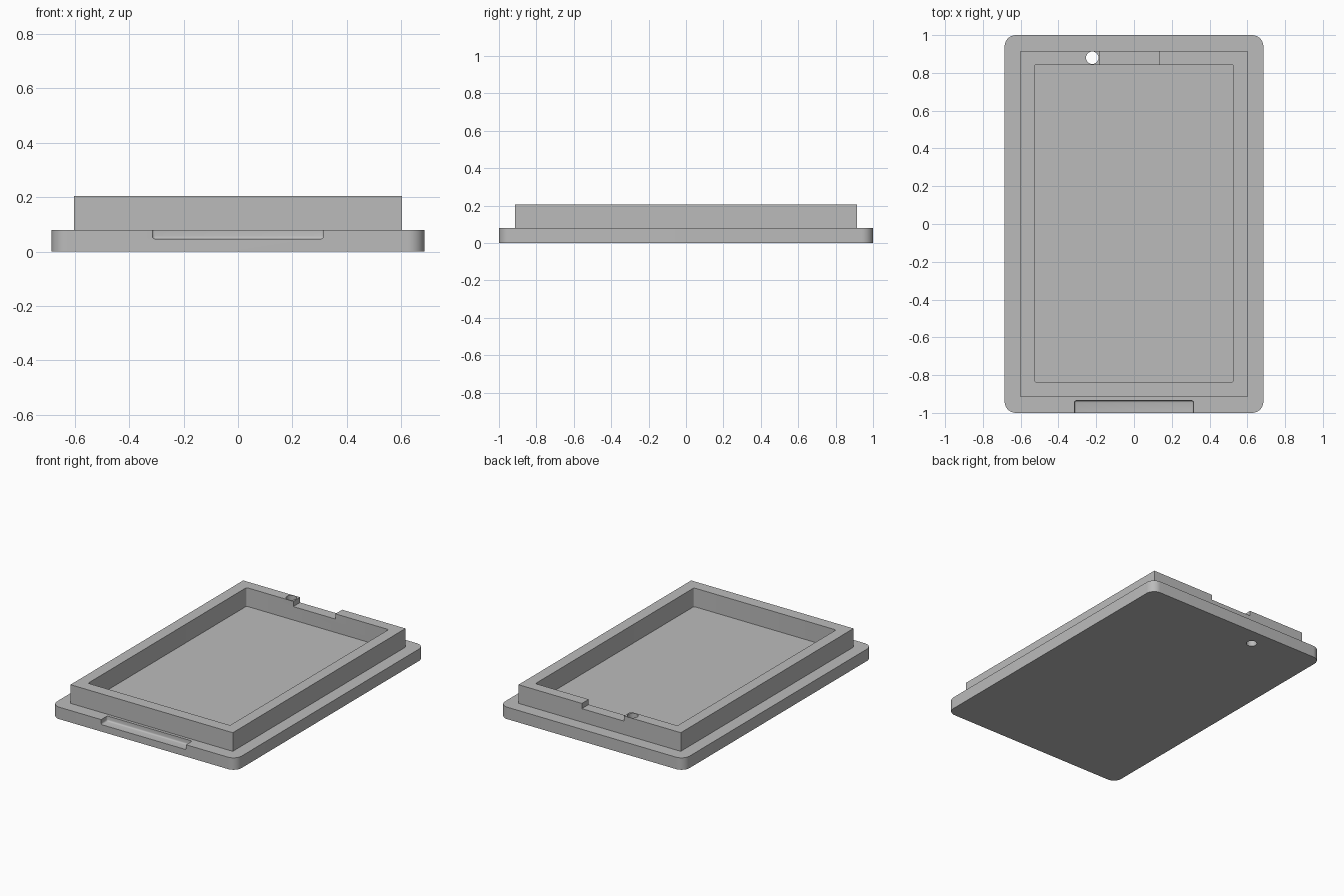
import bpy, bmesh
from mathutils import Matrix, Vector

if "Cube" in bpy.data.objects:
    bpy.data.objects.remove(bpy.data.objects["Cube"])

grey = bpy.data.materials.new("plain grey")
grey.diffuse_color = (0.5, 0.5, 0.5, 1)
grey.use_nodes = True
grey.node_tree.nodes["Principled BSDF"].inputs["Base Color"].default_value = grey.diffuse_color


def finish(bm, name):
    mesh = bpy.data.meshes.new(name)
    bm.to_mesh(mesh)
    bm.free()
    mesh.materials.append(grey)
    obj = bpy.data.objects.new(name, mesh)
    bpy.context.collection.objects.link(obj)
    return obj


def block(name, lo, hi, radius=0, segments=8, all_edges=False):
    """Box between two corners, with rounded upright (or all) edges."""
    lo, hi = Vector(lo), Vector(hi)
    bm = bmesh.new()
    bmesh.ops.create_cube(bm, size=1)
    size = hi - lo
    for v in bm.verts:
        v.co = Vector(a * b for a, b in zip(v.co, size)) + (lo + hi) / 2
    if radius:
        edges = [e for e in bm.edges
                 if all_edges or abs(e.verts[0].co.z - e.verts[1].co.z) > 1e-4]
        bmesh.ops.bevel(bm, geom=edges, offset=radius, segments=segments,
                        profile=0.5, affect='EDGES')
    return finish(bm, name)


def combine(target, other, operation):
    mod = target.modifiers.new(other.name, 'BOOLEAN')
    mod.operation = operation
    mod.solver = 'EXACT'
    mod.object = other
    bpy.context.view_layer.objects.active = target
    bpy.ops.object.modifier_apply(modifier=mod.name)
    bpy.data.objects.remove(other)


# Rounded base plate with a raised square-cornered rim
tray = block("lid_tray", (-0.685, -1, 0), (0.685, 1, 0.08), 0.06, 12)
rim = block("rim", (-0.602, -0.915, 0.04), (0.602, 0.915, 0.205))
combine(tray, rim, 'UNION')

# Pocket inside the rim, down to the plate
pocket = block("pocket", (-0.527, -0.837, 0.08), (0.527, 0.843, 0.3), 0.01, 4)
combine(tray, pocket, 'DIFFERENCE')

# Shallow notch in the back of the rim
notch = block("rim_notch", (-0.18, 0.8, 0.17), (0.132, 0.96, 0.3))
combine(tray, notch, 'DIFFERENCE')

# Finger recess in the front edge of the plate
recess = block("finger_recess", (-0.315, -1.1, 0.047), (0.315, -0.935, 0.2),
               0.01, 3, True)
combine(tray, recess, 'DIFFERENCE')

# Round hole right through the back rim and plate
bm = bmesh.new()
bmesh.ops.create_cone(bm, cap_ends=True, segments=40, radius1=0.033,
                      radius2=0.033, depth=1,
                      matrix=Matrix.Translation((-0.221, 0.88, 0.1)))
combine(tray, finish(bm, "pin_hole"), 'DIFFERENCE')

# Smooth the curves, keep the edges sharp
bpy.ops.object.select_all(action='DESELECT')
tray.select_set(True)
bpy.context.view_layer.objects.active = tray
bpy.ops.object.shade_smooth_by_angle(angle=0.52)
